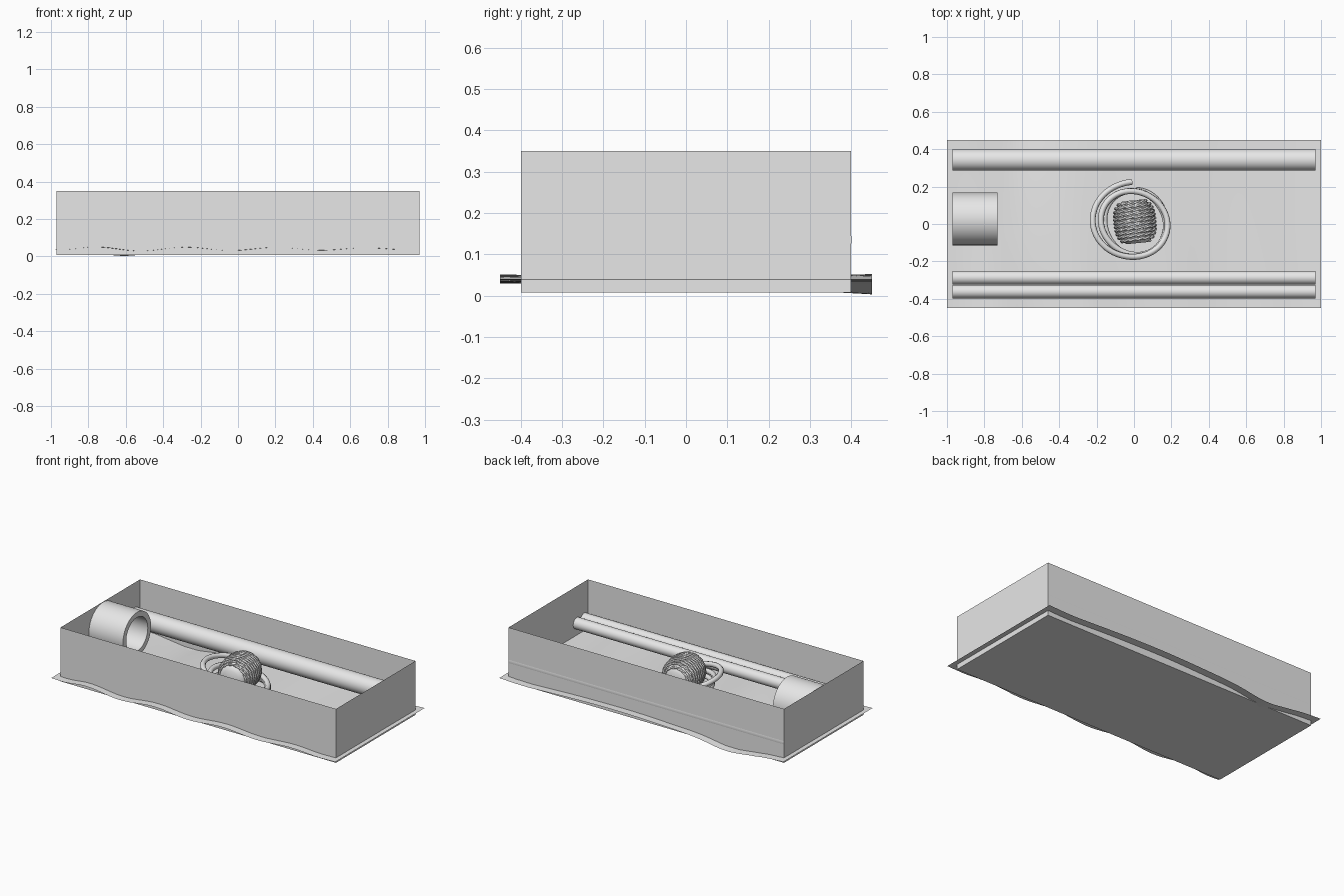
import bpy, bmesh, math
from math import sin, cos, pi, exp
from mathutils import Matrix, Vector

if "Cube" in bpy.data.objects:
    bpy.data.objects.remove(bpy.data.objects["Cube"])

grey = bpy.data.materials.new("light_grey")
grey.use_nodes = True
COLOUR = (0.8, 0.8, 0.8, 1)
grey.diffuse_color = COLOUR
grey.node_tree.nodes["Principled BSDF"].inputs["Base Color"].default_value = COLOUR


def add_object(name, bm, smooth=False):
    mesh = bpy.data.meshes.new(name)
    bm.to_mesh(mesh)
    bm.free()
    obj = bpy.data.objects.new(name, mesh)
    bpy.context.collection.objects.link(obj)
    mesh.materials.append(grey)
    if smooth:
        bpy.ops.object.select_all(action='DESELECT')
        obj.select_set(True)
        bpy.context.view_layer.objects.active = obj
        bpy.ops.object.shade_smooth_by_angle(angle=math.radians(40))
    return obj


def add_rope(name, points, radius):
    """Round rope swept along a list of points."""
    curve = bpy.data.curves.new(name, 'CURVE')
    curve.dimensions = '3D'
    curve.bevel_depth = radius
    curve.bevel_resolution = 2
    curve.use_fill_caps = True
    spline = curve.splines.new('POLY')
    spline.points.add(len(points) - 1)
    for p, co in zip(spline.points, points):
        p.co = (*co, 1)
    curve.materials.append(grey)
    obj = bpy.data.objects.new(name, curve)
    bpy.context.collection.objects.link(obj)
    return obj


def add_lathe(name, profile, matrix, segments=48):
    """Spin (radius, distance) pairs around the local z axis."""
    bm = bmesh.new()
    verts = [bm.verts.new((r, 0, d)) for r, d in profile]
    edges = [bm.edges.new(pair) for pair in zip(verts, verts[1:])]
    bmesh.ops.spin(bm, geom=verts + edges, cent=(0, 0, 0), axis=(0, 0, 1),
                   angle=2 * pi, steps=segments)
    bmesh.ops.remove_doubles(bm, verts=bm.verts, dist=1e-5)
    bmesh.ops.recalc_face_normals(bm, faces=bm.faces)
    bm.transform(matrix)
    return add_object(name, bm, True)


# Open tray: four thin walls and a floor
bm = bmesh.new()
bmesh.ops.create_cube(bm, size=1, matrix=Matrix.Translation((0, 0, 0.179))
                      @ Matrix.Diagonal((1.94, 0.8, 0.343, 1)))
bmesh.ops.delete(bm, geom=[f for f in bm.faces if f.normal.z > 0.9], context='FACES_ONLY')
add_object("tray", bm)


# Rippled ground sheet
def sheet_height(x, y):
    back = (y + 0.45) / 0.9
    ripple = 0.009 * sin(13 * x + 12.3 + 2 * y) * (1 - 0.4 * x) * (1 - back)
    swell = 0.012 * sin(3.4 * x + 0.9) * back
    dip = -0.026 * exp(-((x + 0.6) / 0.16) ** 2) * back ** 2
    fade = min(1, (1 - abs(x)) * 5)
    return 0.04 + fade * (ripple + swell + dip)


bm = bmesh.new()
bmesh.ops.create_grid(bm, x_segments=80, y_segments=36, size=1,
                      matrix=Matrix.Diagonal((1, 0.45, 1, 1)))
for v in bm.verts:
    v.co.z = max(0, sheet_height(v.co.x, v.co.y))
add_object("ground_sheet", bm, True)

# Long pipes and the short hollow drum
ALONG_X = Matrix.Rotation(pi / 2, 4, 'Y')
for name, y, z, r in (("large_pipe", 0.343, 0.135, 0.058),
                      ("inner_small_pipe", -0.287, 0.116, 0.036),
                      ("outer_small_pipe", -0.361, 0.116, 0.036)):
    add_lathe(name, [(0, -0.97), (r, -0.97), (r, 0.97), (0, 0.97)],
              Matrix.Translation((0, y, z)) @ ALONG_X)
add_lathe("hollow_drum", [(0.141, -0.12), (0.141, 0.12), (0.108, 0.12),
                          (0.108, -0.12), (0.141, -0.12)],
          Matrix.Translation((-0.85, 0.027, 0.207)) @ ALONG_X, 64)

# Wound ball: barrel core with a helix of cord and twisted strands
place = (Matrix.Translation((0.005, 0.012, 0.17)) @ Matrix.Rotation(0.1, 4, 'Z')
         @ Matrix.Rotation(-pi / 2, 4, 'X'))


def barrel(d):
    return 0.104 * (1 - abs(d / 0.128) ** 3) ** 0.5


rings = [-0.115 + 0.23 * i / 16 for i in range(17)]
add_lathe("ball_core", [(0, -0.115)] + [(barrel(d), d) for d in rings] + [(0, 0.115)],
          place, 32)
TURNS, STEPS = 11, 44
for strand in range(2):
    path = []
    for i in range(TURNS * STEPS + 1):
        a = 2 * pi * i / STEPS
        d = -0.108 + 0.216 * i / (TURNS * STEPS)
        twist = a * 7 + strand * pi
        r = barrel(d) + 0.004 + 0.003 * cos(twist)
        path.append(place @ Vector((r * cos(a), r * sin(a), d + 0.004 * sin(twist))))
    add_rope("ball_cord_%d" % (strand + 1), path, 0.0055)

# Loose hose coiled around the ball, its upper loop leaning to one side
path = []
for i in range(3 * 64 + 1):
    t = i / 64
    a = pi / 2 + 2 * pi * t
    r = 0.168 + 0.06 * exp(-2.2 * t) + 0.008 * cos(a * 2 + t)
    lean = (1 - cos(a - 0.4)) / 2
    z = 0.07 + 0.01 * (3 - t) + 0.038 * (3 - t) * lean
    path.append((r * cos(a) - 0.008 * (3 - t) + 0.012, r * sin(a) + 0.005, z))
add_rope("hose_coil", path, 0.016)
